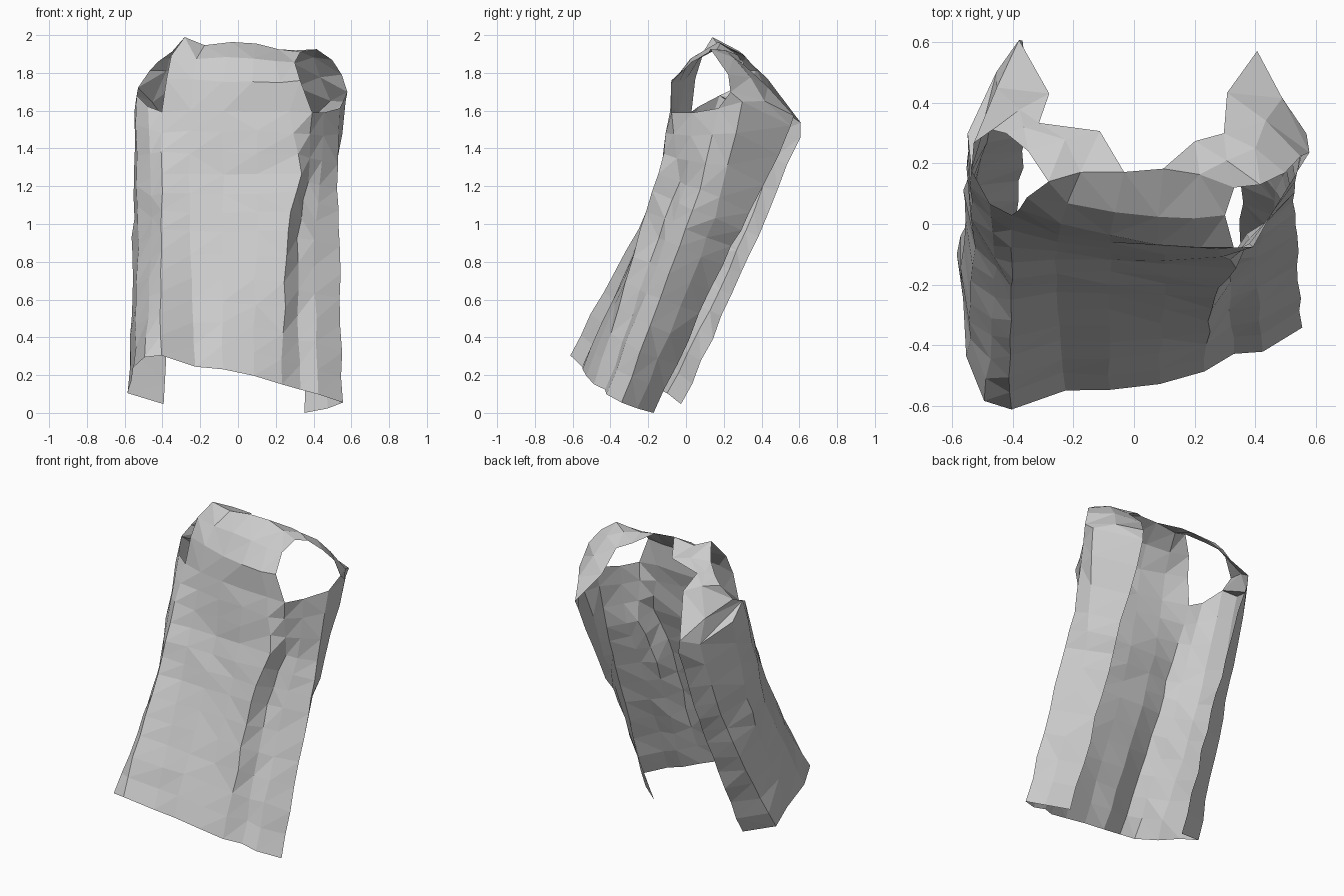
import bpy, bmesh, math, random
from mathutils import Matrix, Vector

random.seed(4)
cube = bpy.data.objects.get("Cube")
if cube:
    bpy.data.objects.remove(cube, do_unlink=True)

cloth = bpy.data.materials.new("light grey cloth")
cloth.use_nodes = True
cloth.diffuse_color = (0.6, 0.6, 0.6, 1)
cloth.node_tree.nodes["Principled BSDF"].inputs["Base Color"].default_value = cloth.diffuse_color

# Cross-sections (x, depth) from right flap edge, round the front, to left flap edge
hem = [(-.39, -.04), (-.58, -.13), (-.57, -.3), (-.55, -.5), (-.49, -.65), (-.41, -.69), (-.23, -.6),
       (-.08, -.6), (.08, -.56), (.23, -.51), (.33, -.44), (.42, -.43), (.55, -.34), (.47, -.25), (.35, -.16)]
waist = [(-.36, -.02), (-.5, -.09), (-.56, -.25), (-.53, -.42), (-.46, -.53), (-.4, -.62), (-.26, -.59),
         (-.08, -.59), (.1, -.6), (.26, -.6), (.31, -.5), (.4, -.46), (.54, -.38), (.46, -.25), (.36, -.13)]
ribs = [(-.36, -.02), (-.47, -.09), (-.55, -.28), (-.54, -.45), (-.46, -.56), (-.4, -.62), (-.26, -.61),
        (-.08, -.61), (.1, -.62), (.33, -.63), (.37, -.51), (.43, -.47), (.53, -.4), (.5, -.28), (.38, -.11)]
chest = [(-.37, -.02), (-.45, -.12), (-.55, -.35), (-.54, -.5), (-.47, -.57), (-.4, -.6), (-.25, -.66),
         (-.08, -.69), (.1, -.7), (.28, -.7), (.39, -.7), (.46, -.59), (.54, -.47), (.57, -.37), (.4, -.08)]
# Height of the upper edge of each column
rim = [1.59, 1.58, 1.59, 1.62, 1.53, 1.49, 1.47, 1.46, 1.45, 1.44, 1.44, 1.48, 1.56, 1.64, 1.62]
COLS = len(hem)

bm = bmesh.new()


def vert(p, crumple=0.007):
    return bm.verts.new(Vector(p) + Vector([random.uniform(-crumple, crumple) for _ in range(3)]))


def skin(rows):
    """Join neighbouring rows of vertices with faces."""
    for low, high in zip(rows, rows[1:]):
        for a, b, c, d in zip(low, low[1:], high[1:], high):
            bm.faces.new((a, b, c, d))


# Body wrap, open between the flaps
sections = [[(x, d, -.01 - .13 * x) for x, d in hem],
            [(x, d, .8) for x, d in waist],
            [(x, d, 1.12) for x, d in ribs],
            [(x, d, h) for (x, d), h in zip(chest, rim)]]
body = []
for low, high, steps in zip(sections, sections[1:], (6, 3, 3)):
    for s in range(steps):
        body.append([vert(Vector(p).lerp(Vector(q), s / steps)) for p, q in zip(low, high)])
body.append([vert(p) for p in sections[-1]])
skin(body)
top = body[-1]

# Lean the body back; the yoke and straps are placed on it afterwards
bmesh.ops.rotate(bm, verts=bm.verts, matrix=Matrix.Rotation(math.radians(-23), 3, 'X'))

# Yoke: bulges forward over the chest, then folds back to the collar
bulge = [(-.38, .05, 1.78), (-.24, .0, 1.77), (-.08, -.04, 1.76),
         (.08, -.07, 1.76), (.22, -.08, 1.76), (.33, -.08, 1.77)]
fold = [(-.35, .09, 1.9), (-.22, .07, 1.88), (-.06, .04, 1.89),
        (.08, .02, 1.88), (.2, .02, 1.87), (.3, .03, 1.86)]
collar = [(-.28, .14, 2), (-.18, .17, 1.95), (-.03, .17, 1.97),
          (.1, .18, 1.96), (.22, .16, 1.93), (.33, .12, 1.92)]
yoke = [top[5:11]] + [[vert(p, .004) for p in row] for row in (bulge, fold, collar)]
skin(yoke)
neck = yoke[-1]


def strap(start, outer, inner, flap):
    """Shoulder strap from the collar down to the top of a flap."""
    rows = [start]
    for o, i in zip(outer, inner):
        middle = (Vector(o) + Vector(i)) / 2 + Vector((0, .01, .015))
        rows.append([vert(o, .004), vert(middle), vert(i, .004)])
    skin(rows + [flap])


strap([neck[5], neck[4], neck[3]],
      [(.42, .13, 1.93), (.5, .17, 1.88), (.55, .22, 1.8), (.575, .24, 1.71)],
      [(.2, .27, 1.9), (.3, .3, 1.86), (.31, .43, 1.73), (.41, .57, 1.58)],
      [top[COLS - 3], top[COLS - 2], top[COLS - 1]])
strap([neck[0], neck[1], neck[2]],
      [(-.35, .24, 1.92), (-.42, .3, 1.87), (-.47, .31, 1.82), (-.53, .27, 1.73)],
      [(-.11, .31, 1.9), (-.31, .33, 1.87), (-.28, .43, 1.78), (-.38, .61, 1.54)],
      [top[3], top[1], top[0]])
bm.faces.new((top[3], top[2], top[1]))

# Crumpled flat facets, standing on the ground
bmesh.ops.triangulate(bm, faces=bm.faces, quad_method='SHORT_EDGE')
bmesh.ops.recalc_face_normals(bm, faces=bm.faces)
ground = min(v.co.z for v in bm.verts)
bmesh.ops.translate(bm, verts=bm.verts, vec=(0, 0, -ground))

mesh = bpy.data.meshes.new("sleeveless_vest")
bm.to_mesh(mesh)
bm.free()
mesh.materials.append(cloth)
vest = bpy.data.objects.new("sleeveless_vest", mesh)
bpy.context.collection.objects.link(vest)
